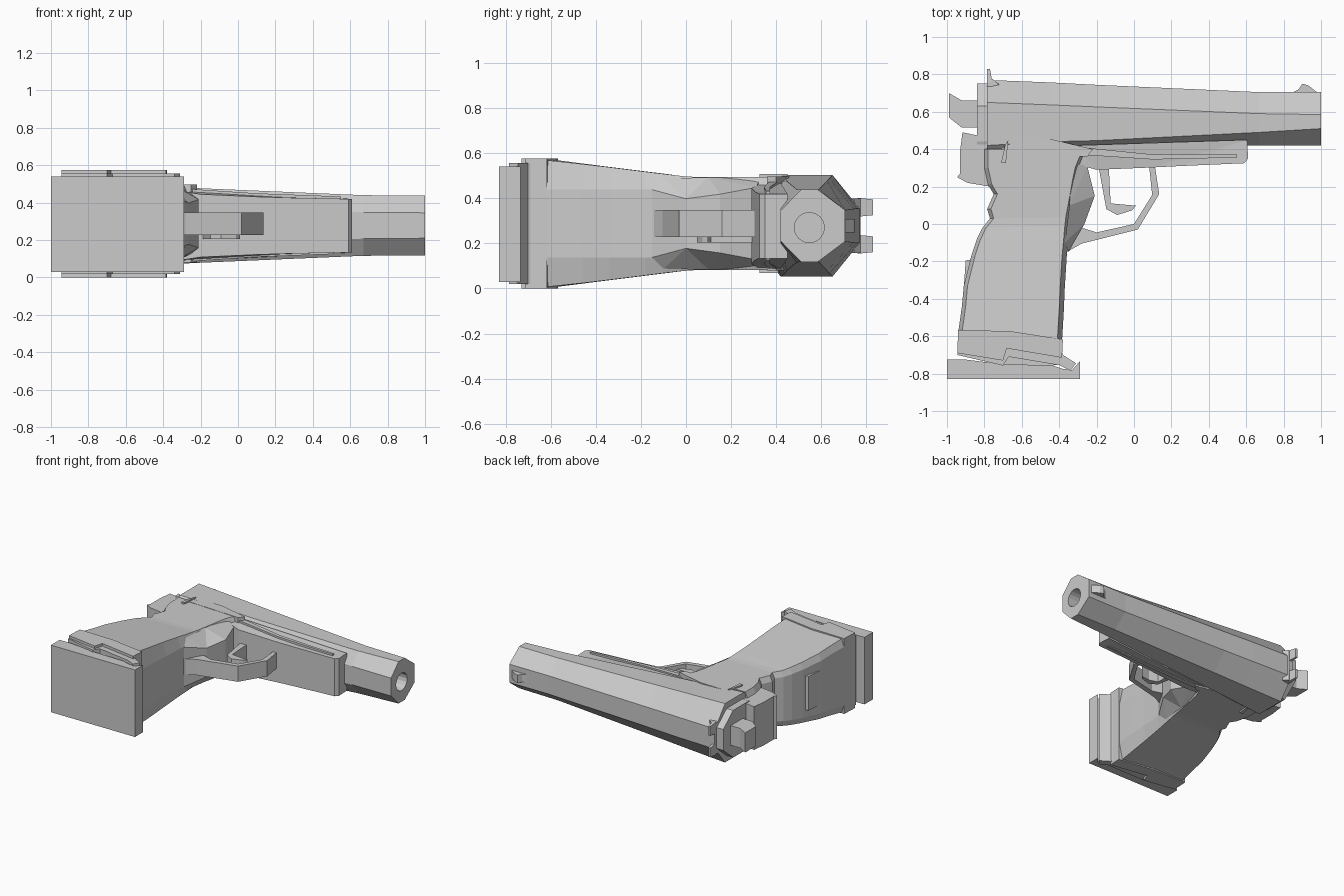
import bpy, bmesh

C = 0.288    # mid-plane of the grip and frame
SC = 0.278   # mid-plane of the slide


def finish(name, bm):
    bmesh.ops.recalc_face_normals(bm, faces=bm.faces)
    me = bpy.data.meshes.new(name)
    bm.to_mesh(me)
    bm.free()
    ob = bpy.data.objects.new(name, me)
    bpy.context.collection.objects.link(ob)
    return ob


def prism(name, pts, h=None, c=C):
    """Side profile in XY, thickened to c +/- h (h may be a third value per point)."""
    bm = bmesh.new()
    hs = [p[2] if len(p) > 2 else h for p in pts]
    up = [bm.verts.new((p[0], p[1], c + k)) for p, k in zip(pts, hs)]
    dn = [bm.verts.new((p[0], p[1], c - k)) for p, k in zip(pts, hs)]
    caps = [bm.faces.new(up), bm.faces.new(dn[::-1])]
    for i in range(len(pts)):
        j = (i + 1) % len(pts)
        bm.faces.new((up[i], dn[i], dn[j], up[j]))
    bmesh.ops.triangulate(bm, faces=caps)
    return finish(name, bm)


def loft(name, rings):
    bm = bmesh.new()
    vs = [[bm.verts.new(p) for p in r] for r in rings]
    for a, b in zip(vs, vs[1:]):
        for i in range(len(a)):
            j = (i + 1) % len(a)
            bm.faces.new((a[i], a[j], b[j], b[i]))
    bm.faces.new(vs[0][::-1])
    bm.faces.new(vs[-1])
    return finish(name, bm)


def octagon(x, ybot, ylo, yhi, ytop, h, fbot, ftop):
    half = [(ybot, fbot), (ylo, h), (yhi, h), (ytop, ftop)]
    return ([(x, y, SC + z) for y, z in half] +
            [(x, y, SC - z) for y, z in reversed(half)])


# Slide with faceted, tapering section and a bored muzzle
slide = loft("slide", [octagon(*s) for s in [
    (-.785, .40, .42, .65, .77, .225, .20, .077),
    (-.45, .41, .44, .637, .757, .211, .19, .077),
    (-.2, .405, .446, .626, .744, .199, .12, .075),
    (.67, .42, .49, .59, .705, .162, .07, .07),
    (1, .42, .51, .585, .705, .16, .068, .07)]])
bpy.ops.mesh.primitive_cylinder_add(vertices=16, radius=.067, depth=.6,
                                    location=(1, .547, .27), rotation=(0, 1.5707963, 0))
cutter = bpy.context.object
cutter.name = "bore_cutter"
cutter.hide_render = True
cutter.hide_set(True)
mod = slide.modifiers.new("bore", 'BOOLEAN')
mod.operation = 'DIFFERENCE'
mod.object = cutter
mod.solver = 'EXACT'

# Slide rear block and hammer
loft("slide_rear", [octagon(x, .41, .44, .63, .75, .18, .17, .08) for x in (-.84, -.77)])
prism("hammer", [(-.99, .70), (-.92, .66), (-.82, .66), (-.82, .515),
                 (-.92, .515), (-.99, .57)], .075, SC)

# Sights
prism("front_sight", [(.84, .70), (.88, .72), (.90, .75), (.93, .742), (.985, .70)], .03, SC)
prism("rear_sight_base", [(-.785, .73), (-.785, .775), (-.755, .775), (-.72, .745)], .12, SC)
for side, s in (("upper", 1), ("lower", -1)):
    prism("rear_sight_ear_" + side, [(-.785, .76, .042), (-.785, .83, .035),
          (-.77, .83, .035), (-.758, .76, .042)], c=SC + s * .082)


# Grip and frame core, lofted from bottom to top with chamfered edges
def grip_ring(xb, yb, xf, yf, h):
    half = [(xf, .15), (xf - .025, h), (xb + .02, h), (xb, h * .8)]
    pts = [(x, z) for x, z in half] + [(x, -z) for x, z in reversed(half)]
    return [(x, yb + (yf - yb) * (x - xb) / (xf - xb), C + z) for x, z in pts]


loft("grip", [grip_ring(*r) for r in [
    (-.94, -.58, -.385, -.63, .282),
    (-.92, -.44, -.375, -.46, .264),
    (-.91, -.33, -.37, -.34, .25),
    (-.87, -.17, -.36, -.18, .23),
    (-.84, -.08, -.352, -.09, .219),
    (-.81, -.02, -.345, -.01, .21),
    (-.77, .03, -.34, .035, .207),
    (-.785, .08, -.33, .09, .207),
    (-.75, .16, -.315, .17, .207),
    (-.78, .21, -.305, .23, .207),
    (-.80, .30, -.29, .30, .207),
    (-.80, .40, -.25, .40, .207)]])
prism("frame_upper_side", [(-.70, .38), (-.68, .46), (-.45, .455), (-.22, .40), (-.25, .36)], .209)
prism("grip_back_clip", [(-.87, -.19), (-.90, -.195), (-.91, -.34), (-.88, -.34)], .13)

# Grip foot: wide plate over a slightly narrower lip
prism("grip_foot_plate", [(-.94, -.567), (-.66, -.573), (-.38, -.617), (-.385, -.715),
                          (-.68, -.665), (-.70, -.73), (-.945, -.69)], .288)
prism("grip_foot_lip", [(-.93, -.6), (-.40, -.64), (-.38, -.70), (-.31, -.745), (-.34, -.785),
                        (-.40, -.755), (-.67, -.71), (-.70, -.757), (-.945, -.70)], .268)

# Magazine base block
prism("magazine_base", [(-1, -.83), (-.29, -.83), (-.29, -.735), (-.33, -.78), (-.38, -.775),
                        (-.44, -.755), (-.7, -.75), (-.9, -.725), (-1, -.725)], .256, .285)

# Rear tang of the frame
prism("frame_tang", [(-.77, .20), (-.89, .22), (-.945, .25), (-.93, .27), (-.93, .39),
                     (-.917, .49), (-.82, .47), (-.74, .42)], .165)

# Dust cover under the slide, with a wider top rail
prism("dust_cover", [(-.31, .32, .185), (-.2, .29, .168), (.09, .302, .155), (.25, .31, .15),
                     (.59, .325, .143), (.61, .35, .143), (.605, .45, .143), (-.31, .42, .19)], c=.277)
prism("dust_cover_rail", [(-.28, .37, .195), (.1, .345, .17), (.55, .355, .153), (.55, .372, .153),
                          (.1, .372, .17), (-.28, .41, .195)], c=.28)

# Chamfered frame section between the grip and the trigger
prism("frame_front", [(-.33, .33, .2), (-.25, .31, .16), (-.21, .15, .13), (-.265, .0, .11),
                      (-.35, -.15, .15), (-.37, -.1, .2), (-.345, .1, .205)])

# Trigger guard and trigger
prism("trigger_guard", [(-.36, -.15), (-.28, -.105), (.02, -.03), (.135, .16), (.11, .32),
                        (.08, .32), (.097, .155), (.0, .0), (-.20, -.045), (-.28, -.02), (-.35, -.02)], .06)
prism("trigger", [(-.19, .31), (-.148, .08), (-.09, .048), (-.01, .073), (.01, .098),
                  (-.06, .088), (-.125, .11), (-.135, .31)], .07, .275)

# Safety levers on both sides
for side, s in (("upper", 1), ("lower", -1)):
    prism("safety_lever_" + side, [(-.71, .33), (-.685, .325), (-.672, .45), (-.69, .42)],
          .012, C + s * .207)
